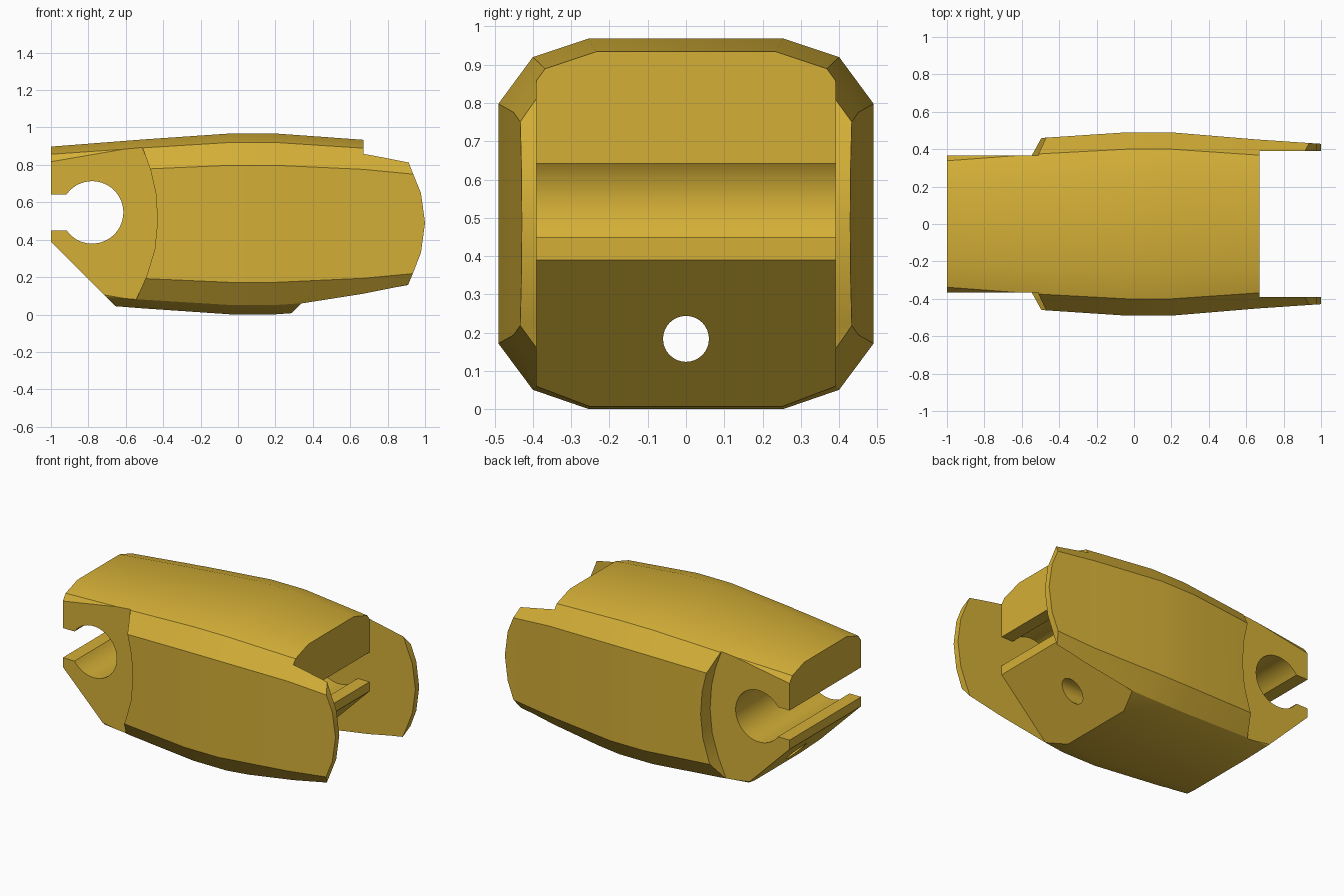
import bpy, bmesh, math

if "Cube" in bpy.data.objects:
    bpy.data.objects.remove(bpy.data.objects["Cube"])

gold = bpy.data.materials.new("gold")
gold.diffuse_color = (0.659, 0.429, 0.038, 1)
gold.use_nodes = True
gold.node_tree.nodes["Principled BSDF"].inputs["Base Color"].default_value = gold.diffuse_color


def make_object(name, rings):
    """Skin a closed solid through matching rings of points."""
    bm = bmesh.new()
    loops = [[bm.verts.new(p) for p in ring] for ring in rings]
    n = len(loops[0])
    for a, b in zip(loops, loops[1:]):
        for i in range(n):
            j = (i + 1) % n
            bm.faces.new((a[i], a[j], b[j], b[i]))
    bm.faces.new(loops[0])
    bm.faces.new(loops[-1])
    bmesh.ops.recalc_face_normals(bm, faces=bm.faces)
    mesh = bpy.data.meshes.new(name)
    bm.to_mesh(mesh)
    bm.free()
    mesh.materials.append(gold)
    ob = bpy.data.objects.new(name, mesh)
    bpy.context.collection.objects.link(ob)
    return ob


def prism(name, profile, y0, y1):
    """Extrude an (x, z) profile along y."""
    return make_object(name, [[(x, y, z) for x, z in profile] for y in (y0, y1)])


def cut(target, cutter):
    bpy.context.view_layer.objects.active = target
    mod = target.modifiers.new("cut", 'BOOLEAN')
    mod.operation = 'DIFFERENCE'
    mod.solver = 'EXACT'
    mod.object = cutter
    bpy.ops.object.modifier_apply(modifier=mod.name)
    bpy.data.objects.remove(cutter, do_unlink=True)


def keyhole(cx, side):
    """Round bore that opens through a narrower slot towards one end."""
    r, cz = 0.167, 0.546
    a = math.asin(0.096 / r)
    n = 44
    pts = []
    for i in range(n + 1):
        t = a + (2 * math.pi - 2 * a) * i / n
        pts.append((cx + side * r * math.cos(t), cz + r * math.sin(t)))
    return pts + [(cx + side * 0.4, cz - 0.096), (cx + side * 0.4, cz + 0.096)]


# Barrel-shaped body with a twelve-sided section
half = [(0.255, -0.483), (0.40, -0.433), (0.49, -0.312),
        (0.49, 0.314), (0.40, 0.436), (0.255, 0.484)]
section = half + [(-y, z) for y, z in reversed(half)]
stations = [(-1.0, 0.845, 0.855), (-0.5, 0.938, 0.935), (-0.04, 1, 1), (0.2, 1, 1),
            (0.67, 0.92, 0.93), (1.0, 0.875, 0.83)]
body = make_object("link_body", [[(x, y * sy, 0.484 + z * sz) for y, z in section]
                                 for x, sy, sz in stations])

# Rounded ends of the two cheeks
arc = [(0.91, 0.16), (0.937, 0.225), (0.978, 0.33), (1.0, 0.49),
       (0.978, 0.65), (0.937, 0.75), (0.91, 0.82)]
cut(body, prism("cheek_end_cutter",
                [(0.86, -0.1)] + arc + [(0.86, 1.2), (1.3, 1.2), (1.3, -0.1)], -1, 1))

# Gap between the cheeks, with a sloped lower wall
cut(body, prism("fork_gap_cutter",
                [(0.67, 1.3), (0.67, 0.39), (0.18, -0.1), (1.4, -0.1), (1.4, 1.3)], -0.39, 0.39))

# Sloped underside of the narrow end
cut(body, prism("underside_cutter", [(-1.2, 0.59), (-0.51, -0.1), (-1.2, -0.1)], -1, 1))

# Curved side recesses on the narrow end
recess = [(-0.61, -0.05), (-0.54, 0.09), (-0.487, 0.21), (-0.445, 0.35), (-0.43, 0.5),
          (-0.44, 0.65), (-0.467, 0.77), (-0.51, 0.89), (-0.57, 1.05)]
for s in (-1, 1):
    cut(body, prism("recess_cutter", recess + [(-1.3, 1.05), (-1.3, -0.05)],
                    s * 0.367, s * 0.8))

# Snap-in pin bores at both ends
cut(body, prism("left_bore_cutter", keyhole(-0.78, -1), -1, 1))
cut(body, prism("right_bore_cutter", keyhole(0.45, 1), -0.39, 0.39))

# Cord hole running lengthwise
hole = [(0.06 * math.cos(i * math.pi / 16), 0.184 + 0.06 * math.sin(i * math.pi / 16))
        for i in range(32)]
cut(body, make_object("cord_hole_cutter", [[(x, y, z) for y, z in hole] for x in (-1.4, 1.4)]))

# Smooth shading with crisp edges
bpy.ops.object.select_all(action='DESELECT')
body.select_set(True)
bpy.context.view_layer.objects.active = body
bpy.ops.object.shade_smooth_by_angle(angle=math.radians(30))
